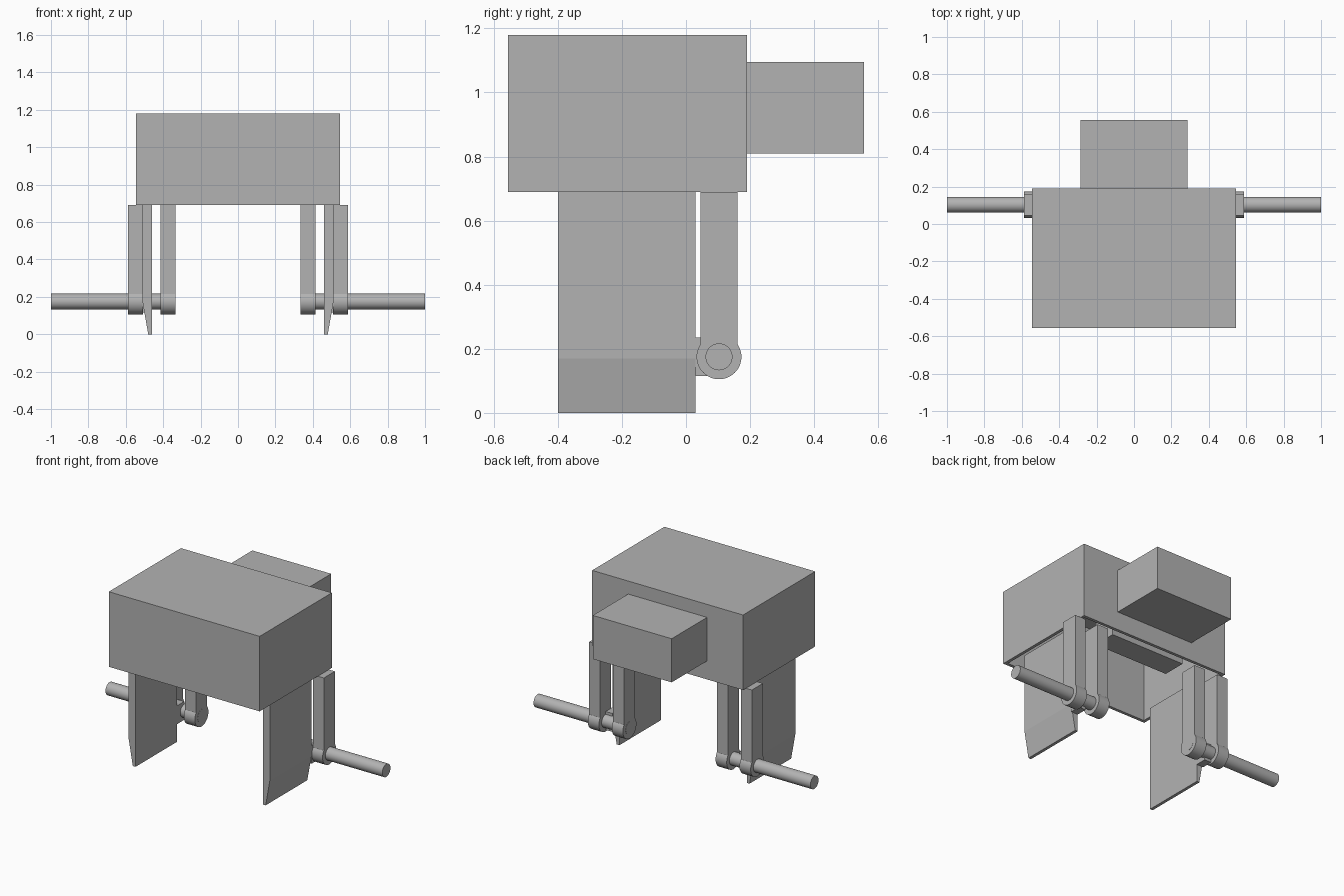
import bpy
import bmesh
import math

old = bpy.data.objects.get("Cube")
if old:
    bpy.data.objects.remove(old, do_unlink=True)

GREY = (0.45, 0.45, 0.45, 1)
grey = bpy.data.materials.new("plain_grey")
grey.use_nodes = True
grey.diffuse_color = GREY
grey.node_tree.nodes["Principled BSDF"].inputs["Base Color"].default_value = GREY


def finish(name, bm):
    bmesh.ops.recalc_face_normals(bm, faces=bm.faces)
    mesh = bpy.data.meshes.new(name)
    bm.to_mesh(mesh)
    bm.free()
    mesh.materials.append(grey)
    obj = bpy.data.objects.new(name, mesh)
    bpy.context.collection.objects.link(obj)
    return obj


def box(name, x, y, z, open_bottom=False):
    bm = bmesh.new()
    bmesh.ops.create_cube(bm, size=1)
    for v in bm.verts:
        v.co = [lo + (c + 0.5) * (hi - lo) for c, (lo, hi) in zip(v.co, (x, y, z))]
    if open_bottom:
        bm.normal_update()
        bmesh.ops.delete(bm, geom=[f for f in bm.faces if f.normal.z < -0.5],
                         context='FACES')
    return finish(name, bm)


def prism(name, outline, axis, lo, hi):
    """Extrude a closed outline along x or y."""
    bm = bmesh.new()
    verts = [bm.verts.new((lo, a, b) if axis == 'x' else (a, lo, b)) for a, b in outline]
    face = bm.faces.new(verts)
    ext = bmesh.ops.extrude_face_region(bm, geom=[face])
    move = (hi - lo, 0, 0) if axis == 'x' else (0, hi - lo, 0)
    bmesh.ops.translate(bm, vec=move,
                        verts=[g for g in ext["geom"] if isinstance(g, bmesh.types.BMVert)])
    return finish(name, bm)


def rod(name, x0, x1, radius):
    """Round bar along x, centred on the pivot."""
    ring = [(PIVOT_Y + radius * math.cos(math.tau * i / 48),
             PIVOT_Z + radius * math.sin(math.tau * i / 48)) for i in range(48)]
    obj = prism(name, ring, 'x', x0, x1)
    for p in obj.data.polygons:
        p.use_smooth = len(p.vertices) == 4
    bpy.ops.object.select_all(action='DESELECT')
    obj.select_set(True)
    bpy.context.view_layer.objects.active = obj
    bpy.ops.object.shade_smooth_by_angle(angle=math.radians(30))
    return obj


PIVOT_Y, PIVOT_Z = 0.103, 0.175
BASE = 0.69

# Hollow body, open underneath
body = box("body_shell", (-0.545, 0.545), (-0.555, 0.19), (BASE, 1.18), open_bottom=True)
wall = body.modifiers.new("wall", 'SOLIDIFY')
wall.thickness = 0.02
wall.offset = -1
wall.use_even_offset = True

# Rear housing and inner block
box("rear_housing", (-0.285, 0.285), (0.19, 0.555), (0.81, 1.095))
box("inner_block", (-0.27, 0.27), (-0.03, 0.125), (BASE, 1.0))

for side, s in (("left", 1), ("right", -1)):
    # Blade with a bevelled outer cutting edge
    prism(side + "_blade",
          [(s * 0.46, BASE), (s * 0.51, BASE), (s * 0.51, 0.17),
           (s * 0.48, 0), (s * 0.46, 0)], 'y', -0.40, 0.03)
    box(side + "_blade_tab", sorted((s * 0.46, s * 0.51)), (0.03, PIVOT_Y), (0.115, 0.235))

    # Pair of hinge arms with round ends
    for part, a, b in (("inner", 0.335, 0.415), ("outer", 0.508, 0.588)):
        xs = sorted((s * a, s * b))
        box(f"{side}_{part}_arm", xs, (0.046, 0.16), (PIVOT_Z, BASE))
        rod(f"{side}_{part}_arm_end", *xs, 0.07)

    # Long pivot pin
    rod(side + "_pivot_pin", *sorted((s * 0.334, s)), 0.042)
